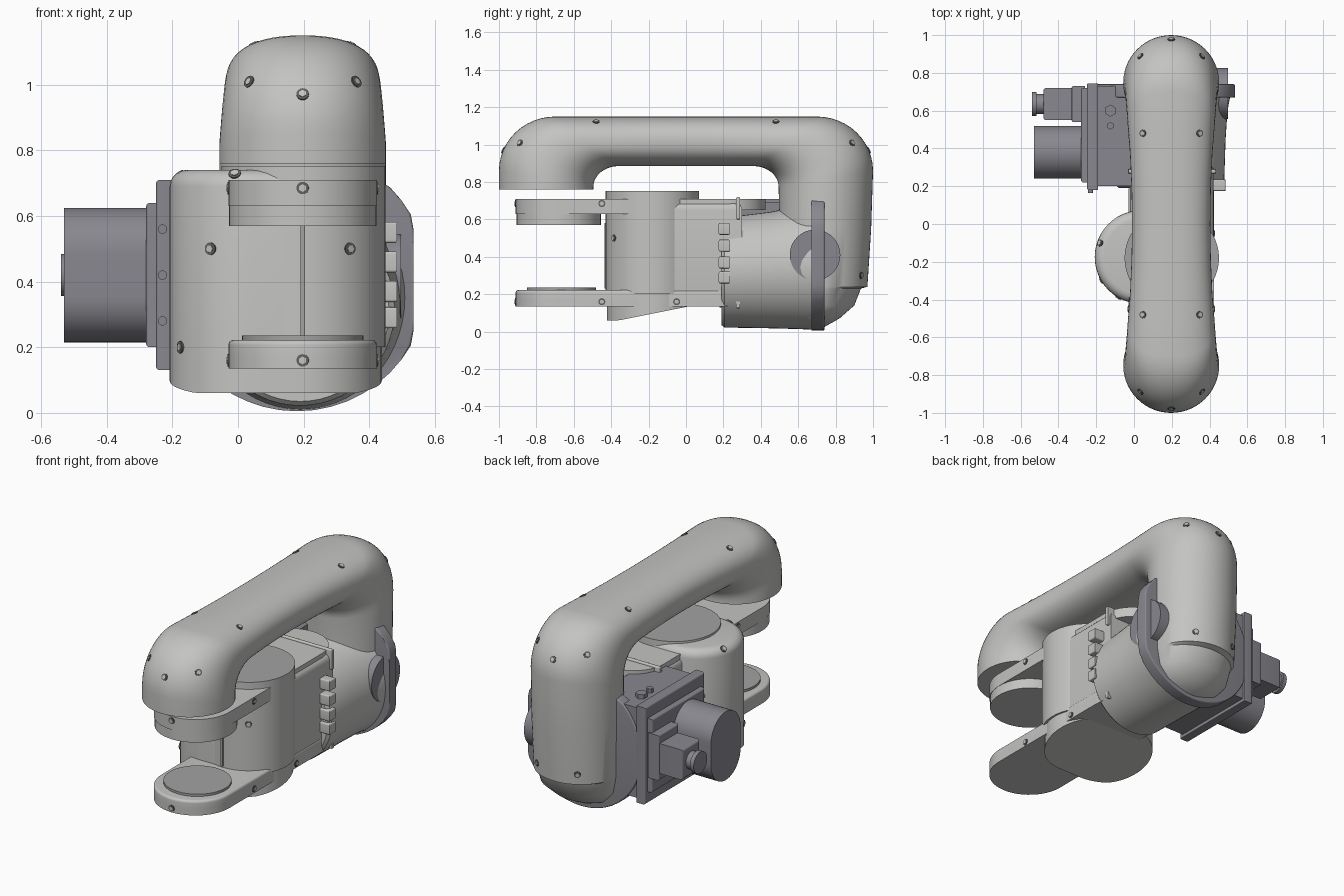
import bpy, bmesh, math
from mathutils import Matrix, Vector

cube = bpy.data.objects.get("Cube")
if cube:
    bpy.data.objects.remove(cube, do_unlink=True)


def material(name, r, g, b):
    m = bpy.data.materials.new(name)
    m.use_nodes = True
    m.diffuse_color = (r, g, b, 1)
    m.node_tree.nodes["Principled BSDF"].inputs["Base Color"].default_value = (r, g, b, 1)
    return m


LIGHT = material("light grey", 0.55, 0.55, 0.54)
MID = material("mid grey", 0.36, 0.36, 0.36)
MOTOR = material("violet grey", 0.25, 0.245, 0.275)
DARK = material("dark grey", 0.12, 0.12, 0.12)

# Axis maps: the extrusion direction becomes z, x or y
ALONG_Z = Matrix.Identity(4)
ALONG_X = Matrix(((0, 0, 1, 0), (1, 0, 0, 0), (0, 1, 0, 0), (0, 0, 0, 1)))
ALONG_Y = Matrix(((0, 1, 0, 0), (0, 0, 1, 0), (1, 0, 0, 0), (0, 0, 0, 1)))


def finish(name, bm, mat, angle=35):
    bmesh.ops.recalc_face_normals(bm, faces=bm.faces)
    mesh = bpy.data.meshes.new(name)
    bm.to_mesh(mesh)
    bm.free()
    obj = bpy.data.objects.new(name, mesh)
    bpy.context.collection.objects.link(obj)
    mesh.materials.append(mat)
    bpy.ops.object.select_all(action='DESELECT')
    obj.select_set(True)
    bpy.context.view_layer.objects.active = obj
    bpy.ops.object.shade_smooth_by_angle(angle=math.radians(angle))
    return obj


def capsule(p, q, r, n=24):
    """Outline round two circle centres."""
    p, q = Vector(p), Vector(q)
    d = q - p
    start = math.atan2(d.y, d.x) - math.pi / 2
    pts = []
    for c, s in ((q, start), (p, start + math.pi)):
        for i in range(n + (d.length > 0)):
            a = s + math.pi * i / n
            pts.append((c.x + r * math.cos(a), c.y + r * math.sin(a)))
    return pts


def rect(a0, a1, b0, b1):
    return [(a0, b0), (a1, b0), (a1, b1), (a0, b1)]


def prism(name, outline, lo, hi, mat, low_bevel=0, high_bevel=0, axis=ALONG_Z, shape=None):
    bm = bmesh.new()
    rings = [[bm.verts.new((a, b, c)) for a, b in outline] for c in (lo, hi)]
    n = len(outline)
    for i in range(n):
        j = (i + 1) % n
        bm.faces.new((rings[0][i], rings[0][j], rings[1][j], rings[1][i]))
    for ring in rings:
        bm.faces.new(ring)
    for level, size in ((lo, low_bevel), (hi, high_bevel)):
        if size:
            edges = [e for e in bm.edges if all(abs(v.co.z - level) < 1e-5 for v in e.verts)]
            bmesh.ops.bevel(bm, geom=edges, offset=size, segments=5, profile=0.5, affect='EDGES')
    if shape:
        for v in bm.verts:
            shape(v.co)
    bm.transform(axis)
    return finish(name, bm, mat)


def loft(name, rings, mat):
    bm = bmesh.new()
    rows = [[bm.verts.new(p) for p in ring] for ring in rings]
    n = len(rows[0])
    for a, b in zip(rows, rows[1:]):
        for i in range(n):
            j = (i + 1) % n
            bm.faces.new((a[i], a[j], b[j], b[i]))
    bm.faces.new(rows[0])
    bm.faces.new(rows[-1])
    return finish(name, bm, mat)


def oval(outer, inner, half_width, power=2.0, n=56):
    """Cross-section of the arm between an outer and an inner (y, z) point."""
    o, i = Vector((0.197, *outer)), Vector((0.197, *inner))
    mid, half = (o + i) / 2, (o - i) / 2
    pts = []
    for k in range(n):
        t = 2 * math.pi * k / n
        c, s = math.cos(t), math.sin(t)
        u = math.copysign(abs(c) ** (2 / power), c)
        w = math.copysign(abs(s) ** (2 / power), s)
        pts.append(mid + half * u + Vector((half_width * w, 0, 0)))
    return pts


# Bent arm cover: one bend used at both ends, then the rear column and its rounded foot
def bend(sign, steps=12):
    rings = []
    for k in range(steps + 1):
        t = k / steps
        a = t * math.pi / 2
        out = (sign * (0.70 + 0.30 * math.cos(a)), 0.86 + 0.29 * math.sin(a))
        inn = (sign * (0.36 + 0.135 * math.cos(a)), 0.775 + 0.11 * math.sin(a))
        rings.append(oval(out, inn, 0.254 - 0.024 * t, 2 + 0.35 * t))
    return rings


middle = [oval((y, 1.15), (y * 0.5, 0.885), 0.207 + 0.045 * y * y, 2.35)
          for y in (-0.5, -0.25, 0, 0.25, 0.5)]
column = [oval(o, i, w) for o, i, w in (
    ((0.99, 0.55), (0.5, 0.55), 0.254), ((0.97, 0.24), (0.5, 0.24), 0.25),
    ((0.935, 0.23), (0.5, 0.23), 0.25), ((0.9, 0.14), (0.52, 0.14), 0.235),
    ((0.82, 0.07), (0.56, 0.07), 0.18), ((0.74, 0.025), (0.6, 0.025), 0.08))]
front_lip = [oval((-1.0, 0.76), (-0.495, 0.76), 0.254)]
arm = loft("arm_cover", front_lip + bend(-1) + middle + bend(1)[::-1] + column, LIGHT)


# Link body with its joint hub, sloping underside and neck
def slope(co):
    if co.z < 0.3:
        co.z += max(0, co.y + 0.36) * 0.2


body = prism("link_body", capsule((0.04, -0.175), (0.19, -0.175), 0.248), 0.06, 0.74,
             LIGHT, 0.1, 0.05, shape=slope)
hub = prism("joint_hub", capsule((0.2, -0.18), (0.2, -0.18), 0.25), 0.2, 0.752, LIGHT)
hub.data.materials.append(MID)
for f in hub.data.polygons:
    f.material_index = int(f.normal.z > 0.9)
prism("link_neck", rect(-0.02, 0.42, -0.1, 0.3), 0.15, 0.69, LIGHT, 0.04, 0.04)
prism("front_seam", rect(0.19, 0.204, -0.436, -0.42), 0.23, 0.58, MID)

# Clamp plates, the upper and the lower one
upper = prism("upper_plate", capsule((0.197, -0.685), (0.197, -0.3), 0.226), 0.63, 0.71, LIGHT, 0, 0.035)
prism("upper_plate_disc", capsule((0.197, -0.68), (0.197, -0.68), 0.225), 0.57, 0.64, LIGHT)
lower = prism("lower_plate", capsule((0.197, -0.685), (0.197, 0.17), 0.226), 0.135, 0.222, LIGHT, 0.04, 0.015)
prism("lower_plate_disc", capsule((0.197, -0.665), (0.197, -0.665), 0.185), 0.215, 0.236, MID, 0, 0.004)
prism("upper_strip", capsule((0.197, -0.05), (0.197, 0.22), 0.205), 0.65, 0.71, LIGHT, 0, 0.02)
for label, z0, z1 in (("upper", 0.6, 0.72), ("lower", 0.125, 0.25)):
    prism(label + "_clamp_band", rect(-0.03, 0.435, 0.268, 0.29), z0, z1, LIGHT, 0.008, 0.008)


# Elbow housing: a widening drum behind the link
def drum(y, half_width, low, high, n=56):
    mid, half = (low + high) / 2, (high - low) / 2
    return [(0.19 + half_width * math.cos(2 * math.pi * k / n), y,
             mid + half * math.sin(2 * math.pi * k / n)) for k in range(n)]


housing = loft("elbow_housing", [drum(0.19, 0.27, 0.035, 0.59), drum(0.205, 0.287, 0.022, 0.61),
                                 drum(0.45, 0.295, 0.018, 0.64), drum(0.6, 0.305, 0.014, 0.67),
                                 drum(0.73, 0.33, 0.008, 0.71)], LIGHT)
for z in (0.29, 0.37, 0.46, 0.55):
    prism("hinge_tooth", rect(0.38, 0.485, 0.175, 0.235), z - 0.032, z + 0.032, LIGHT, 0.008, 0.008)

# Flange with a flat side, and its round side boss
ring = [(min(z, 0.71), max(-0.2, min(x, 0.535)))
        for z, x in capsule((0.405, 0.18), (0.405, 0.18), 0.4)]
prism("flange", ring, 0.67, 0.74, MOTOR, 0.008, 0.008, axis=ALONG_Y)
prism("flange_boss", capsule((0.69, 0.41), (0.69, 0.41), 0.135), 0.3, 0.497, MOTOR, axis=ALONG_X)

# Gearbox
prism("gearbox", rect(0.2, 0.73, 0.15, 0.69), -0.2, 0.1, MOTOR, axis=ALONG_X)
prism("gearbox_lid", rect(0.18, 0.745, 0.13, 0.71), -0.25, -0.19, MOTOR, 0.012, 0.004, axis=ALONG_X)
prism("gearbox_face", rect(0.22, 0.72, 0.2, 0.64), -0.28, -0.24, MOTOR, 0.012, axis=ALONG_X)
for y in (0.52, 0.6):
    r = 0.032 if y > 0.55 else 0.02
    prism("gearbox_plug", capsule((-0.125, y), (-0.125, y), r, 3), 0.68, 0.715, MOTOR)

# Motor and cable connector
prism("motor", capsule((0.38, 0.355), (0.38, 0.485), 0.14), -0.53, -0.26, MOTOR, 0.006, axis=ALONG_X)
prism("connector_base", rect(0.54, 0.73, 0.29, 0.56), -0.33, -0.26, MOTOR, 0.01, axis=ALONG_X)
prism("connector_block", rect(0.55, 0.72, 0.33, 0.51), -0.48, -0.32, MOTOR, 0.015, axis=ALONG_X)
prism("connector_neck", capsule((0.635, 0.42), (0.635, 0.42), 0.052), -0.53, -0.47, MOTOR, axis=ALONG_X)
prism("connector_ring", capsule((0.635, 0.42), (0.635, 0.42), 0.064), -0.54, -0.515, MOTOR, 0.006, axis=ALONG_X)


# Screws, seated on the nearest surface and turned to its normal
def screw(target, spot):
    hit, co, normal, _ = target.closest_point_on_mesh(Vector(spot))
    turn = Vector((0, 0, 1)).rotation_difference(normal).to_matrix().to_4x4()
    place = Matrix.Translation(co) @ turn
    prism("screw", capsule((0, 0), (0, 0), 0.019, 8), -0.02, 0.003, DARK, axis=place)
    prism("screw_head", capsule((0, 0), (0, 0), 0.012, 3), -0.01, 0.006, LIGHT, axis=place)


bpy.context.view_layer.update()
for end in (-1, 1):
    screw(arm, (0.197, end * 1.0, 0.98))
    for side in (-1, 1):
        screw(arm, (0.197 + side * 0.165, end * 0.89, 1.01))
        screw(arm, (0.197 + side * 0.155, end * 0.48, 1.13))
for side in (-1, 1):
    screw(arm, (0.197 + side * 0.14, 0.95, 0.3))
for spot in ((-0.09, -0.4, 0.5), (-0.18, -0.3, 0.2), (-0.18, -0.1, 0.725), (-0.01, -0.4, 0.73)):
    screw(body, spot)
screw(hub, (0.35, -0.4, 0.5))
for plate, z in ((upper, 0.685), (lower, 0.16)):
    screw(plate, (0.197, -0.92, z))
    for side in (-1, 1):
        screw(plate, (0.197 + side * 0.23, -0.45, z))
        screw(plate, (0.197 + side * 0.23, -0.05, z))
for z in (0.28, 0.42, 0.56):
    prism("gearbox_screw", capsule((z, -0.23), (z, -0.23), 0.014, 8), 0.165, 0.2, MOTOR, axis=ALONG_Y)
